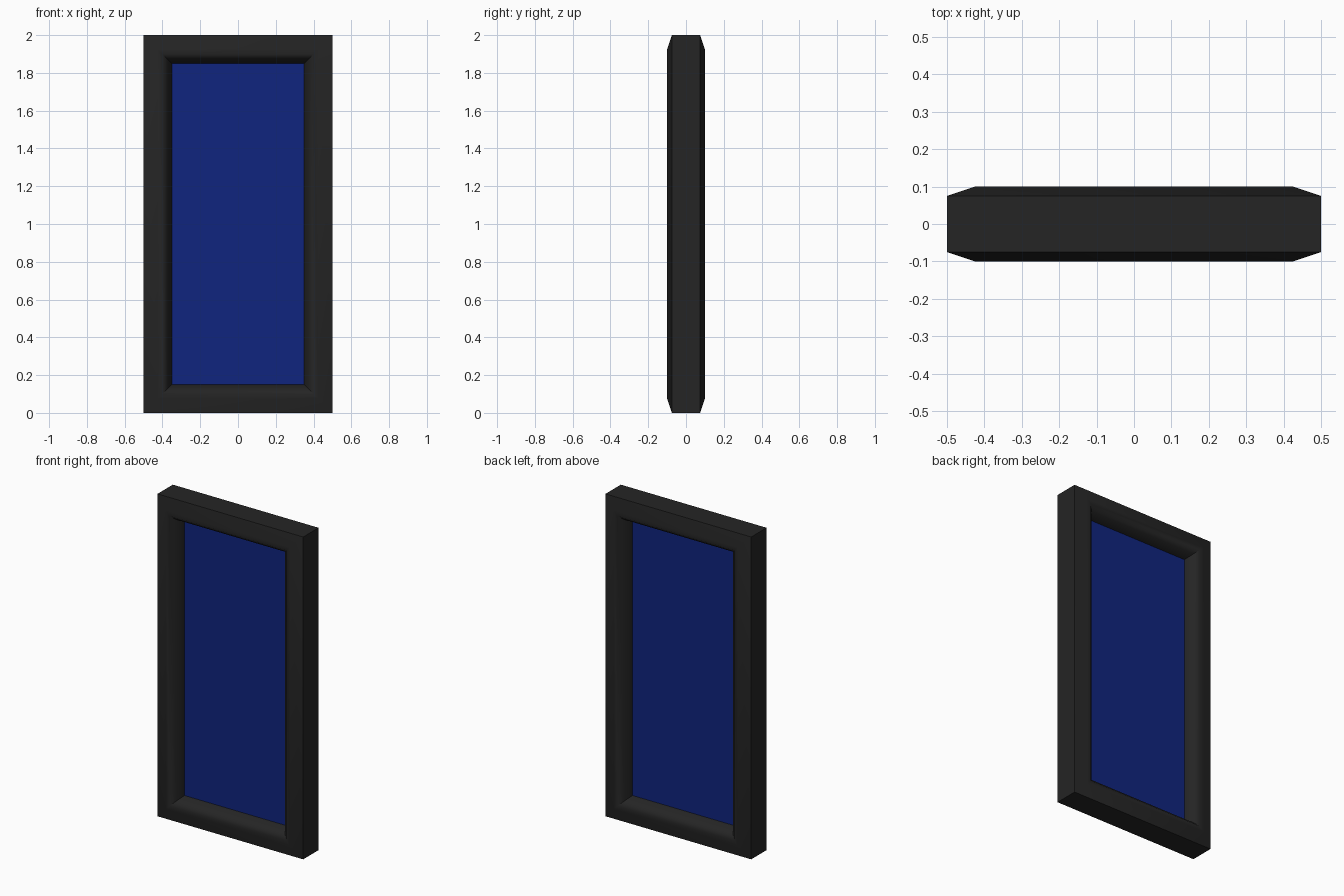
import bpy, bmesh, math

if "Cube" in bpy.data.objects:
    bpy.data.objects.remove(bpy.data.objects["Cube"], do_unlink=True)


def material(name, rgb):
    m = bpy.data.materials.new(name)
    m.use_nodes = True
    color = (*rgb, 1)
    m.diffuse_color = color
    bsdf = m.node_tree.nodes["Principled BSDF"]
    bsdf.inputs["Base Color"].default_value = color
    bsdf.inputs["Roughness"].default_value = 0.6
    return m


def add_object(name, bm, mat):
    bmesh.ops.recalc_face_normals(bm, faces=bm.faces)
    mesh = bpy.data.meshes.new(name)
    bm.to_mesh(mesh)
    bm.free()
    mesh.materials.append(mat)
    obj = bpy.data.objects.new(name, mesh)
    bpy.context.collection.objects.link(obj)
    return obj


HALF_WIDTH, HALF_HEIGHT = 0.5, 1.0
black = material("black_frame", (0.018, 0.018, 0.018))
blue = material("blue_panel", (0.005, 0.018, 0.21))

# Frame moulding: (inset from the outer edge, depth), front half then mirrored back
front = [(0, -0.075), (0.075, -0.1), (0.1, -0.1), (0.125, -0.075), (0.15, -0.025)]
profile = front + [(inset, -y) for inset, y in reversed(front)]
RIDGE = {1, 2, len(profile) - 2, len(profile) - 3}

bm = bmesh.new()
rings = []
for inset, y in profile:
    w, h = HALF_WIDTH - inset, HALF_HEIGHT - inset
    rings.append([bm.verts.new((sx * w, y, HALF_HEIGHT + sz * h))
                  for sx, sz in ((-1, -1), (1, -1), (1, 1), (-1, 1))])
for i, ring in enumerate(rings):
    following = rings[(i + 1) % len(rings)]
    for j in range(4):
        k = (j + 1) % 4
        bm.faces.new((ring[j], ring[k], following[k], following[j])).smooth = True
bmesh.ops.recalc_face_normals(bm, faces=bm.faces)

# Soft ridge, crisp outer and inner edges
for edge in bm.edges:
    edge.smooth = edge.calc_face_angle() < math.radians(30)
for i in RIDGE:
    for j in range(4):
        bm.edges.get((rings[i][j], rings[i][(j + 1) % 4])).smooth = True
add_object("frame", bm, black)

# Panel filling the opening
bm = bmesh.new()
bmesh.ops.create_cube(bm, size=1)
for v in bm.verts:
    v.co.x *= 0.7
    v.co.y *= 0.05
    v.co.z = HALF_HEIGHT + v.co.z * 1.7
add_object("panel", bm, blue)
